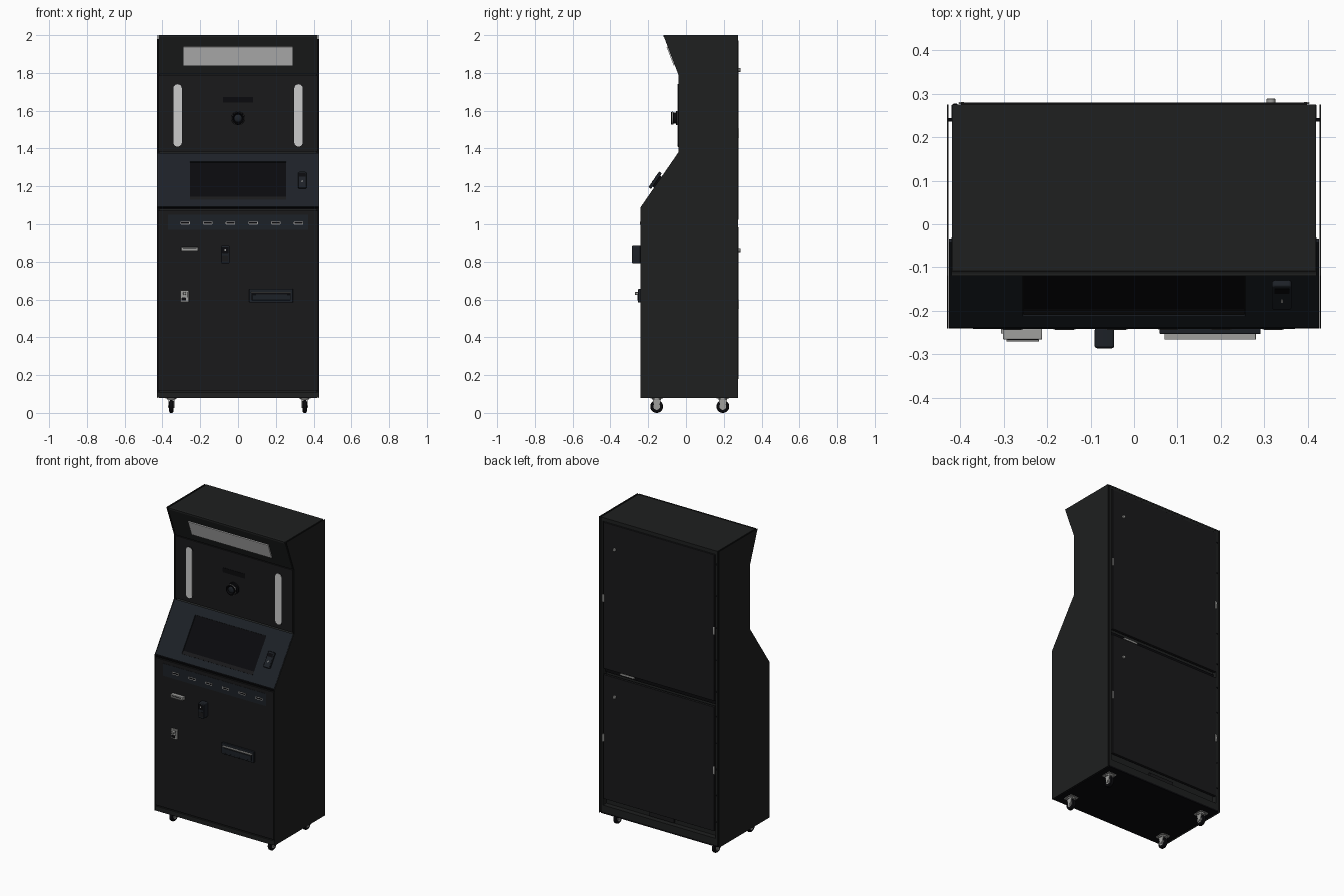
import bpy, bmesh
from math import sin, cos, pi, atan2, hypot
from mathutils import Matrix

if "Cube" in bpy.data.objects:
    bpy.data.objects.remove(bpy.data.objects["Cube"])


def mat(name, r, g, b):
    m = bpy.data.materials.new(name)
    m.diffuse_color = (r, g, b, 1)
    m.use_nodes = True
    m.node_tree.nodes["Principled BSDF"].inputs["Base Color"].default_value = m.diffuse_color
    return m


BODY = mat("body_black", 0.013, 0.014, 0.014)
PANEL = mat("panel_black", 0.010, 0.010, 0.011)
BLUE = mat("blue_black", 0.012, 0.015, 0.020)
DARK = mat("deep_black", 0.003, 0.003, 0.004)
GREY = mat("metal_grey", 0.35, 0.35, 0.34)
LIGHT = mat("light_white", 0.78, 0.78, 0.80)


def finish(name, bm, frame, material, bevel=0, smooth=True):
    bmesh.ops.recalc_face_normals(bm, faces=bm.faces)
    me = bpy.data.meshes.new(name)
    bm.to_mesh(me)
    bm.free()
    ob = bpy.data.objects.new(name, me)
    bpy.context.collection.objects.link(ob)
    ob.matrix_world = frame
    me.materials.append(material)
    if bevel:
        mod = ob.modifiers.new("bevel", 'BEVEL')
        mod.width, mod.segments = bevel, 2
    if smooth:
        bpy.ops.object.select_all(action='DESELECT')
        ob.select_set(True)
        bpy.context.view_layer.objects.active = ob
        bpy.ops.object.shade_smooth_by_angle(angle=0.6)
    return ob


def prism(name, pts, frame, z0, z1, material, bevel=0, smooth=False):
    """Extrude a 2D outline along the local z of a frame."""
    bm = bmesh.new()
    f = bm.faces.new([bm.verts.new((x, y, z0)) for x, y in pts])
    new = bmesh.ops.extrude_face_region(bm, geom=[f])["geom"]
    for v in new:
        if isinstance(v, bmesh.types.BMVert):
            v.co.z = z1
    return finish(name, bm, frame, material, bevel, smooth)


def plate(name, frame, cx, cy, w, h, z0, z1, material, r=0, bevel=0):
    """Rectangle, optionally with rounded corners, extruded along local z."""
    pts = []
    n = 6 if r else 0
    for k, (sx, sy) in enumerate(((1, 1), (-1, 1), (-1, -1), (1, -1))):
        for i in range(n + 1):
            a = (k + (i / n if n else 0)) * pi / 2
            pts.append((cx + sx * (w / 2 - r) + r * cos(a), cy + sy * (h / 2 - r) + r * sin(a)))
    if r and h - 2 * r < 1e-5 or r and w - 2 * r < 1e-5:
        pts = [p for i, p in enumerate(pts) if hypot(p[0] - pts[i - 1][0], p[1] - pts[i - 1][1]) > 1e-5]
    return prism(name, pts, frame, z0, z1, material, bevel, bool(r or bevel))


def lathe(name, prof, frame, material, n=32):
    """Spin (radius, height) points round local z."""
    bm = bmesh.new()
    rings = [[bm.verts.new((r * cos(2 * pi * i / n), r * sin(2 * pi * i / n), z)) for i in range(n)] for r, z in prof]
    for a, b in zip(rings, rings[1:]):
        for i in range(n):
            j = (i + 1) % n
            bm.faces.new((a[i], a[j], b[j], b[i]))
    bm.faces.new(rings[0])
    bm.faces.new(rings[-1])
    return finish(name, bm, frame, material)


T = Matrix.Translation
I = Matrix.Identity(4)
SIDE = Matrix(((0, 0, 1, 0), (1, 0, 0, 0), (0, 1, 0, 0), (0, 0, 0, 1)))   # local xyz -> world yzx


def facing(p, q):
    """Frame on the front facet running from p up to q, local z outward."""
    return T((0, p[0], p[1])) @ Matrix.Rotation(atan2(q[1] - p[1], q[0] - p[0]), 4, 'X')


# Cabinet core and the thin side skins standing clear of it
OUT = [(-.24, .08), (-.24, 1.09), (-.04, 1.38), (-.04, 1.79), (-.12, 2.0), (.275, 2.0), (.275, .08)]
CORE = [(-.231, .09), (-.231, 1.088), (-.031, 1.378), (-.031, 1.79), (-.108, 1.99), (.24, 1.99), (.24, .09)]
prism("cabinet_core", CORE, SIDE, -.418, .418, BODY)
for s in (-1, 1):
    prism("side_skin", OUT, SIDE, s * .4265, s * .43, BODY)
    plate("side_spacer", I, s * .4225, .24, .01, .008, .1, 1.98, DARK)
plate("top_plate", I, 0, .078, .837, .394, 1.989, 1.999, BODY)
plate("base_plate", I, 0, .0175, .837, .513, .08, .09, DARK)

# Front facet panels
F = facing((-.24, 0), (-.24, 1))
S = facing(OUT[1], OUT[2])
M = facing((-.04, 0), (-.04, 1))
H = facing(OUT[3], OUT[4])
SL = hypot(.2, .29)
HL = hypot(.08, .21)
plate("lower_front_door", F, 0, .595, .848, .955, -.01, 0, PANEL)
plate("kick_rail", F, 0, .096, .85, .028, -.01, 0, BODY)
plate("door_top_rail", F, 0, 1.084, .85, .008, -.01, 0, DARK)
slant = plate("console_panel", S, 0, SL / 2, .85, SL - .008, -.01, 0, BLUE)
plate("camera_panel", M, 0, 1.585, .84, .404, -.01, 0, PANEL)
plate("header_panel", H, 0, HL / 2, .84, HL - .006, -.011, 0, BODY)

# Recessed touch screen in the console
sy = (1.23 - 1.09) / .29 * SL
cut = plate("screen_cutter", S, 0, sy, .51, .243, -.02, .02, DARK)
cut.hide_render = True
cut.hide_viewport = True
mod = slant.modifiers.new("screen_opening", 'BOOLEAN')
mod.object, mod.operation, mod.solver = cut, 'DIFFERENCE', 'EXACT'
plate("screen_glass", S, 0, sy, .508, .241, -.01, -.005, DARK)
plate("screen_lower_bezel", S, 0, sy - .11, .508, .02, -.006, -.003, PANEL)

# Card reader on the console
ry = (1.222 - 1.09) / .29 * SL
plate("reader_mount", S, .34, ry, .028, .07, 0, .01, DARK)
plate("reader_body", S, .34, ry, .045, .1, .009, .026, BLUE, .008, .003)
plate("reader_window", S, .34, ry + .028, .034, .022, .026, .0268, DARK, .003)
plate("reader_mark", S, .34, ry - .012, .005, .014, .026, .027, GREY, .002)

# Header light and the two vertical lamps
plate("header_light", H, 0, .107, .575, .105, 0, .006, LIGHT)
for s in (-1, 1):
    plate("lamp_rim", M, s * .32, 1.575, .05, .335, 0, .002, DARK, .0245)
    plate("side_lamp", M, s * .32, 1.575, .045, .33, 0, .004, LIGHT, .022)

# Camera with stepped barrel
C = M @ T((0, 1.56, 0))
lathe("camera_flange", [(.037, 0), (.037, .012), (.034, .014)], C, DARK)
lathe("camera_barrel", [(.029, .01), (.029, .026), (.033, .028), (.033, .038), (.031, .04),
                        (.026, .04), (.021, .031)], C, DARK)
lathe("camera_trim", [(.0345, .028), (.0345, .034), (.032, .034), (.032, .028)], C, GREY)
lathe("camera_lens", [(.021, .03), (.016, .034), (.008, .036)], C, BLUE)
plate("camera_label_plate", M, 0, 1.657, .16, .03, 0, .002, DARK, .004)

# Selector strip with six small windows
plate("selector_strip", F, 0, 1.01, .74, .08, 0, .0015, BLUE)
for i in range(6):
    x = -.28 + .12 * i
    plate("selector_frame", F, x, 1.006, .05, .015, .001, .003, GREY, .003)
    plate("selector_window", F, x, 1.006, .043, .008, .002, .0035, DARK, .002)

# Note slot
plate("note_slot_body", F, -.256, .867, .09, .022, 0, .026, GREY, 0, .003)
plate("note_slot_lip", F, -.256, .862, .075, .007, .02, .03, GREY, 0, .001)
plate("note_slot_mouth", F, -.256, .871, .07, .003, .02, .0268, DARK)

# Payment terminal
plate("terminal_body", F, -.068, .838, .045, .096, 0, .045, BLUE, .007, .004)
plate("terminal_screen", F, -.068, .862, .034, .034, .04, .046, DARK, .003)
plate("terminal_keypad", F, -.068, .817, .032, .03, .04, .046, PANEL, .003)
plate("terminal_mark", F, -.068, .862, .008, .01, .046, .0465, GREY, .002)

# Coin unit
plate("coin_plate", F, -.283, .617, .045, .062, 0, .012, GREY, .003, .001)
lathe("coin_button", [(.009, .01), (.009, .028), (.007, .03)], F @ T((-.283, .632, 0)), GREY, 20)
plate("coin_slot", F, -.269, .625, .003, .03, .01, .0128, DARK)
plate("coin_return", F, -.287, .602, .022, .016, .01, .016, DARK, .002)

# Photo outlet tray
plate("outlet_frame", F, .175, .62, .232, .072, 0, .013, BLUE, .004, .002)
plate("outlet_mouth", F, .175, .617, .205, .044, .012, .0138, DARK)
plate("outlet_flap", F, .175, .611, .2, .03, .012, .018, BLUE, 0, .001)
plate("outlet_lip", F, .175, .637, .21, .006, .012, .026, GREY, 0, .001)

# Rear frame, doors and fittings (local x is mirrored at the back)
B = T((0, .24, 0)) @ Matrix.Rotation(pi, 4, 'Z') @ Matrix.Rotation(pi / 2, 4, 'X')
for s in (-1, 1):
    plate("rear_side_rail", B, s * .411, 1.04, .016, 1.9, 0, .034, BODY)
plate("rear_bottom_rail", B, 0, .112, .806, .044, 0, .034, BODY)
plate("rear_top_rail", B, 0, 1.982, .806, .014, 0, .034, BODY)
plate("rear_mid_rail", B, 0, 1.005, .806, .03, 0, .01, DARK)
plate("rear_latch_bar", B, -.24, 1.007, .1, .012, .01, .02, GREY)
plate("cable_inlet", B, 0, .155, .18, .03, 0, .012, PANEL)
for name, z0, z1, lock, hinge in (("upper", 1.025, 1.972, 1.815, 1.48), ("lower", .18, .985, .86, .575)):
    plate(name + "_rear_door", B, 0, (z0 + z1) / 2, .796, z1 - z0, .022, .039, PANEL, 0, .001)
    lathe(name + "_door_lock", [(.01, .038), (.01, .047), (.008, .049)], B @ T((-.315, lock, 0)), GREY, 20)
    for s in (-1, 1):
        plate(name + "_door_catch", B, s * .397, hinge, .012, .05, .036, .0405, GREY, 0, .001)
    for k in range(5):
        z = z0 + .06 + k * (z1 - z0 - .12) / 4
        lathe("rear_screw", [(.005, .033), (.005, .036), (.003, .037)], B @ T((.411, z, 0)), DARK, 10)

# Swivel casters
for sx in (-1, 1):
    for y in (-.155, .195):
        P = T((sx * .353, y, .034))
        W = P @ Matrix.Rotation(pi / 2, 4, 'Y')
        lathe("caster_tyre", [(.027, -.011), (.032, -.009), (.034, -.004), (.034, .004), (.032, .009), (.027, .011)], W, DARK)
        lathe("caster_hub", [(.018, -.012), (.018, .012)], W, GREY, 24)
        lathe("caster_axle", [(.006, -.018), (.006, .018)], W, GREY, 12)
        lathe("caster_swivel", [(.022, .036), (.024, .04), (.024, .044)], P, GREY, 24)
        plate("caster_mount", P, 0, 0, .06, .066, .043, .047, GREY, .006)
        plate("caster_bridge", P, 0, 0, .031, .045, .0345, .038, GREY)
        cheek = [(-.009, -.008), (.009, -.008), (.022, .037), (-.022, .037)]
        for s in (-1, 1):
            prism("caster_cheek", cheek, P @ SIDE, s * .0125, s * .0155, GREY)
